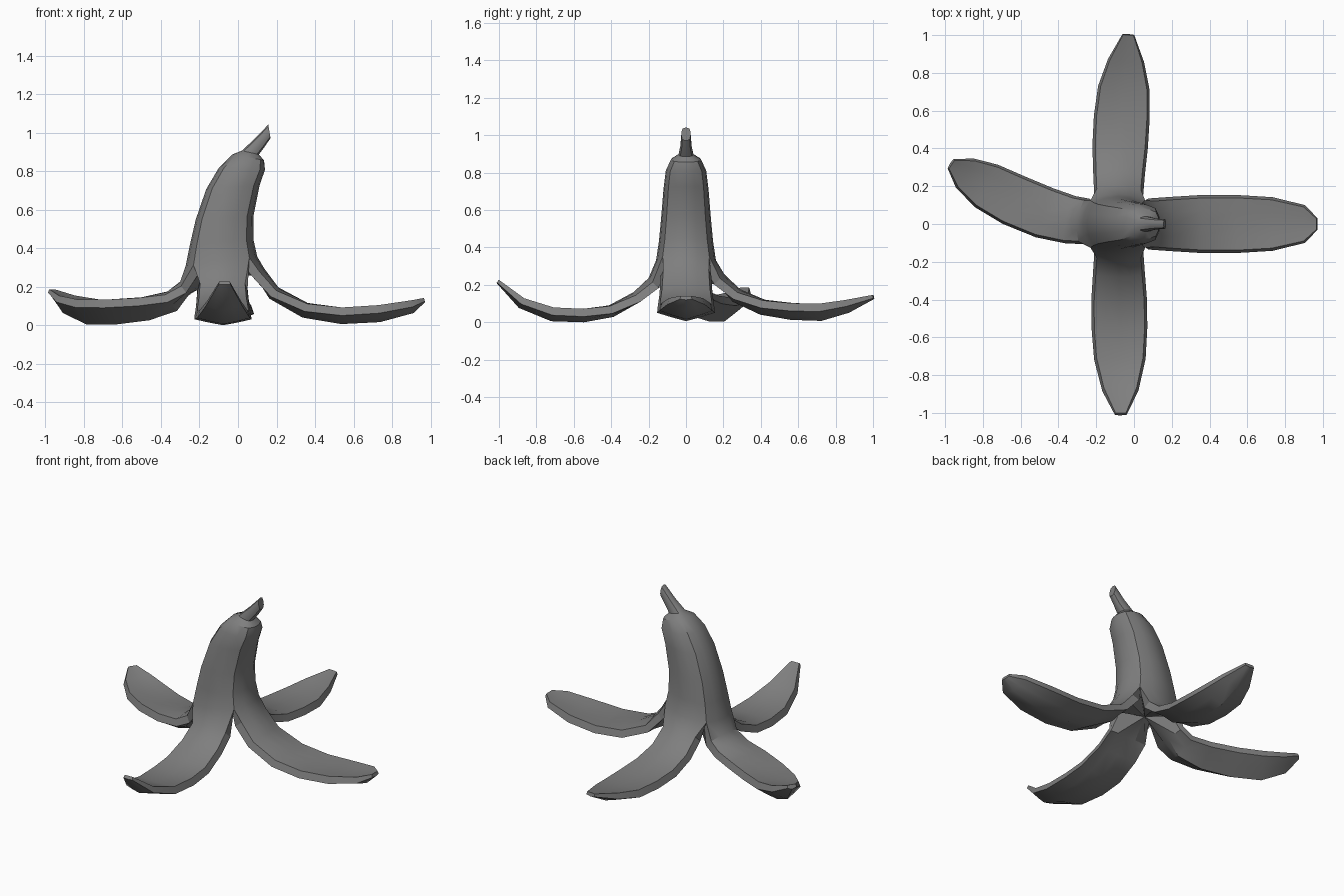
import bpy
import bmesh
import math
from mathutils import Vector

if "Cube" in bpy.data.objects:
    bpy.data.objects.remove(bpy.data.objects["Cube"], do_unlink=True)

skin = bpy.data.materials.new("grey_skin")
skin.use_nodes = True
GREY = (0.21, 0.21, 0.21, 1)
skin.diffuse_color = GREY
skin.node_tree.nodes["Principled BSDF"].inputs["Base Color"].default_value = GREY

ACROSS = (-1, -0.5, 0, 0.5, 1)
AXES = [Vector(a) for a in ((1, 0, 0), (0, 1, 0), (-1, 0, 0), (0, -1, 0))]
UP = Vector((0, 0, 1))
bm = bmesh.new()


def body_ring(x0, z0, x1, z1, half_y):
    """Slanted ring of four bowed sides, counter-clockwise from the +x side."""
    ring = []
    for axis in AXES:
        for t in ACROSS[:-1]:
            p = axis * (1 - 0.22 * t * t) + UP.cross(axis) * 0.78 * t
            f = (p.x + 1) / 2
            ring.append(bm.verts.new((x0 + (x1 - x0) * f, p.y * half_y, z0 + (z1 - z0) * f)))
    return ring


def bridge(a, b):
    """Join two closed loops of equal length, skipping collapsed corners."""
    for i in range(len(a)):
        j = (i + 1) % len(a)
        quad = list(dict.fromkeys((a[i], a[j], b[j], b[i])))
        if len(quad) > 2:
            bm.faces.new(quad)


# Stem and body, from the cut tip down to where the skin splits
rings = [body_ring(*r) for r in (
    (0.157, 1.055, 0.169, 0.985, 0.025),
    (0.085, 0.98, 0.135, 0.935, 0.03),
    (0.02, 0.92, 0.108, 0.9, 0.04),
    (-0.03, 0.9, 0.135, 0.87, 0.08),
    (-0.1, 0.83, 0.14, 0.82, 0.108),
    (-0.165, 0.72, 0.112, 0.74, 0.12),
    (-0.22, 0.56, 0.08, 0.58, 0.133),
    (-0.25, 0.43, 0.08, 0.46, 0.145),
    (-0.272, 0.32, 0.1, 0.37, 0.16),
)]
bm.faces.new(rings[0])
for upper, lower in zip(rings, rings[1:]):
    bridge(upper, lower)

# Inside of the split: a centre point and one inner point per corner
split = rings[-1]
core = bm.verts.new((-0.08, 0, 0.27))
inner = [bm.verts.new(split[4 * k].co.lerp(core.co, 0.3)) for k in range(4)]

# Half width, crown height, rim thickness and keel depth at each petal station
SECTION = ((0.135, 0.03, 0.045, 0.015), (0.142, 0.02, 0.042, 0.03),
           (0.153, 0.005, 0.042, 0.035), (0.154, -0.006, 0.042, 0.035),
           (0.142, -0.008, 0.042, 0.035), (0.1, -0.008, 0.035, 0.022),
           (0.032, 0, 0.018, 0.004))

# Per petal: sideways start and end, width and keel factors,
# then (distance, height) along the top
PETALS = (
    (0, 0, 1, 1.1, ((0.135, 0.31), (0.21, 0.21), (0.36, 0.13), (0.54, 0.1),
                    (0.73, 0.11), (0.9, 0.135), (0.965, 0.155))),
    (0.08, 0.03, 0.96, 1.2, ((0.205, 0.27), (0.29, 0.19), (0.42, 0.135), (0.57, 0.11),
                             (0.72, 0.105), (0.86, 0.125), (1, 0.16))),
    (-0.02, -0.315, 0.9, 2.3, ((0.3, 0.24), (0.36, 0.19), (0.48, 0.16), (0.64, 0.14),
                               (0.78, 0.14), (0.89, 0.16), (0.965, 0.2))),
    (-0.08, -0.07, 0.96, 0.7, ((0.2, 0.25), (0.28, 0.175), (0.41, 0.105), (0.55, 0.08),
                               (0.71, 0.085), (0.87, 0.135), (1, 0.24))),
)

# Four peeled flaps, each growing from one side of the body
for k, (axis, (lat0, lat1, broad, belly, path)) in enumerate(zip(AXES, PETALS)):
    side = UP.cross(axis)
    first, last = path[0][0], path[-1][0]
    points = [axis * r + UP * z
              + side * (lat0 + (lat1 - lat0) * ((r - first) / (last - first)) ** 1.5)
              for r, z in path]
    loop = [split[(4 * k + i) % 16] for i in range(5)]
    loop += [inner[(k + 1) % 4], core, core, core, inner[k]]
    for i, (p, (width, crown, rim, keel)) in enumerate(zip(points, SECTION)):
        ahead = points[min(i + 1, len(points) - 1)] - points[max(i - 1, 0)]
        across = UP.cross(ahead).normalized()
        normal = ahead.cross(across).normalized()
        top, under = [], []
        for t in ACROSS:
            q = p - normal * crown * t * t
            spread = across * width * broad * t
            depth = rim + keel * belly * (1 - abs(t))
            # The upper skin is narrower, so the rim slants outward
            top.append(bm.verts.new(q + spread * 0.9))
            under.append(bm.verts.new(q + spread - normal * depth))
        section = top + under[::-1]
        bridge(loop, section)
        loop = section
    bm.faces.new(loop)

bmesh.ops.recalc_face_normals(bm, faces=bm.faces[:])
mesh = bpy.data.meshes.new("banana_peel")
bm.to_mesh(mesh)
bm.free()
mesh.materials.append(skin)
peel = bpy.data.objects.new("banana_peel", mesh)
bpy.context.collection.objects.link(peel)

# Rest the lowest point on the ground
lowest = min(v.co.z for v in mesh.vertices)
for v in mesh.vertices:
    v.co.z -= lowest

bpy.ops.object.select_all(action="DESELECT")
peel.select_set(True)
bpy.context.view_layer.objects.active = peel
bpy.ops.object.shade_smooth_by_angle(angle=math.radians(32))
